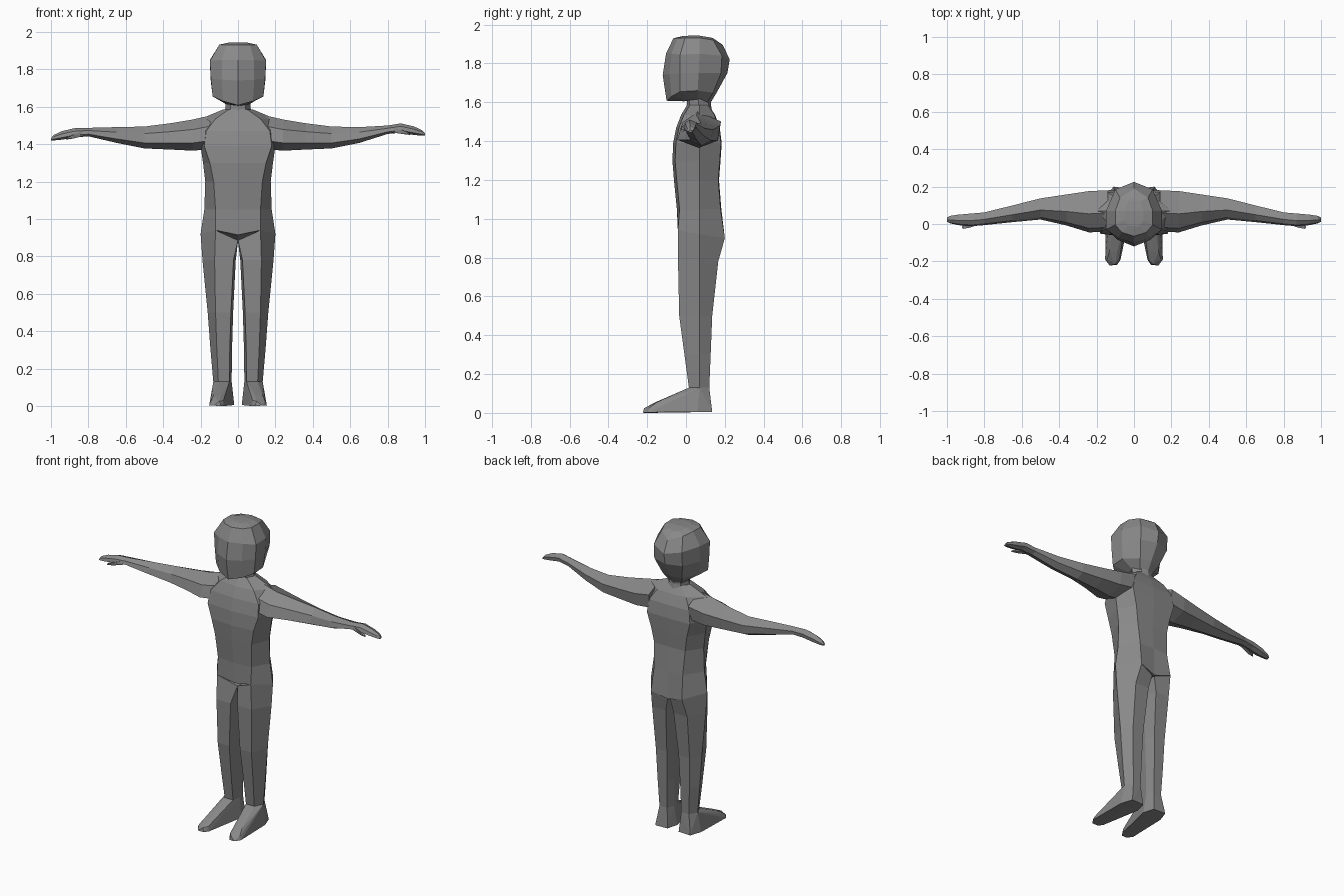
import bpy, bmesh

grey = bpy.data.materials.new("plain grey")
grey.diffuse_color = (0.25, 0.25, 0.25, 1)


def finish(name, bm):
    bmesh.ops.recalc_face_normals(bm, faces=bm.faces[:])
    mesh = bpy.data.meshes.new(name)
    bm.to_mesh(mesh)
    bm.free()
    mesh.materials.append(grey)
    obj = bpy.data.objects.new(name, mesh)
    bpy.context.collection.objects.link(obj)


def loft(name, rings, side=1):
    """Skin a list of equal-length closed rings and cap both ends."""
    bm = bmesh.new()
    loops = [[bm.verts.new((x * side, y, z)) for x, y, z in r] for r in rings]
    n = len(loops[0])
    for a, b in zip(loops, loops[1:]):
        for i in range(n):
            j = (i + 1) % n
            bm.faces.new((a[i], a[j], b[j], b[i]))
    for cap in (loops[0], loops[-1]):
        bmesh.ops.triangulate(bm, faces=[bm.faces.new(cap)])
    finish(name, bm)


def hull(name, points, side=1):
    bm = bmesh.new()
    for x, y, z in points:
        bm.verts.new((x * side, y, z))
    res = bmesh.ops.convex_hull(bm, input=bm.verts[:])
    bmesh.ops.delete(bm, geom=list({g for g in res["geom_interior"]
                     if isinstance(g, bmesh.types.BMVert)}), context='VERTS')
    finish(name, bm)


def symmetric(half):
    """Close a half ring whose first and last points lie on the centre line."""
    return half + [(-x, y, z) for x, y, z in half[-2:0:-1]]


# torso: height, half width, front panel half width, front y, back y
torso = [symmetric([(0, -.035, .915), (.12, -.042, .94), (.2, .07, .92),
                    (.11, .2, .9), (0, .185, .87)])]
for z, w, a, f, b in [(1.05, .18, .12, -.047, .19), (1.2, .175, .13, -.062, .178),
                      (1.3, .187, .15, -.07, .186), (1.39, .2, .18, -.066, .192),
                      (1.47, .215, .17, -.05, .182), (1.535, .2, .12, -.025, .158),
                      (1.585, .08, .05, .005, .125)]:
    torso.append(symmetric([(0, f, z), (a, f + .014, z), (w, .07, z),
                            (a * .85, b - .012, z), (0, b - .008, z)]))
loft("torso", torso)

# neck
loft("neck", [symmetric([(0, f, z), (w * .6, f + .012, z), (w, .065, z),
                         (w * .6, b - .012, z), (0, b, z)])
              for z, w, f, b in [(1.55, .078, 0, .135), (1.59, .068, .005, .128),
                                 (1.66, .068, .01, .13)]])

# head: jaw, face, brow and crown rings
loft("head", [
    symmetric([(0, -.01, 1.605), (.04, 0, 1.61), (.06, .02, 1.615),
               (.065, .06, 1.615), (.045, .11, 1.6), (0, .125, 1.595)]),
    symmetric([(0, -.1, 1.608), (.08, -.075, 1.63), (.136, -.03, 1.655),
               (.136, .06, 1.66), (.07, .14, 1.65), (0, .158, 1.65)]),
    symmetric([(0, -.12, 1.74), (.087, -.085, 1.745), (.145, -.03, 1.75),
               (.147, .065, 1.75), (.1, .18, 1.75), (0, .213, 1.75)]),
    symmetric([(0, -.103, 1.85), (.085, -.075, 1.85), (.15, -.03, 1.845),
               (.15, .07, 1.85), (.1, .185, 1.84), (0, .225, 1.82)]),
    symmetric([(0, -.065, 1.93), (.065, -.045, 1.93), (.1, -.005, 1.932),
               (.1, .07, 1.932), (.075, .14, 1.92), (0, .19, 1.895)]),
    symmetric([(0, -.03, 1.938), (.03, -.01, 1.942), (.05, .02, 1.943),
               (.05, .07, 1.943), (.035, .12, 1.935), (0, .14, 1.93)])])

for side, label in ((-1, "left"), (1, "right")):
    # leg: crotch ring, then tapering six-sided rings
    leg = [[(0, -.005, .885), (.12, -.042, .94), (.2, .07, .92),
            (.11, .2, .9), (.008, .175, .87), (0, .07, .88)]]
    for z, i, fo, o, f, b in [(.78, .012, .125, .19, -.041, .166),
                              (.5, .026, .12, .162, -.035, .135),
                              (.3, .032, .113, .147, -.008, .127),
                              (.13, .034, .105, .132, .015, .12)]:
        leg.append([(i + .012, f, z), (fo, f, z), (o, .07, z),
                    (fo, b, z), (i + .016, b, z), (i, .07, z)])
    loft(label + "_leg", leg, side)

    # foot: ankle, sole and toe points
    hull(label + "_foot", [
        (.046, .015, .13), (.105, .015, .13), (.132, .07, .13), (.105, .12, .13),
        (.05, .12, .13), (.034, .07, .13),
        (.02, .06, .005), (.15, .06, .005), (.04, .132, .005), (.125, .135, .005),
        (.04, 0, .005), (.072, -.19, 0), (.09, -.218, 0), (.13, -.222, .002),
        (.154, -.19, .003), (.078, -.19, .03), (.1, -.215, .025), (.145, -.19, .025),
        (.09, -.15, .058), (.132, -.15, .055), (.15, .0, .01)], side)

    # the hands are raised a little differently on each side
    lift = .025 if side > 0 else 0

    def raised(p):
        return (p[0], p[1], p[2] + lift * min(1, max(0, (p[0] - .75) / .1)))

    # arm and hand: x, front y, back y, bottom z, top z
    arm = []
    for x, f, b, lo, hi in [(.14, -.04, .18, 1.375, 1.555), (.24, -.045, .176, 1.365, 1.532),
                            (.36, -.008, .158, 1.371, 1.512), (.5, .024, .137, 1.377, 1.494),
                            (.65, .01, .099, 1.407, 1.491), (.8, -.006, .062, 1.442, 1.487),
                            (.87, -.012, .056, 1.436, 1.486), (.94, -.006, .05, 1.424, 1.47),
                            (.985, .004, .043, 1.42, 1.449), (1.0, .012, .034, 1.42, 1.432)]:
        d, h = b - f, hi - lo
        arm.append([raised(p) for p in [
            (x, f + d * .45, hi), (x, f + d * .1, lo + h * .68),
            (x, f, lo + h * .25), (x, f + d * .5, lo),
            (x, b - d * .06, lo + h * .22), (x, b, lo + h * .7)]])
    loft(label + "_arm_and_hand", arm, side)

    # thumb
    hull(label + "_thumb", [raised(p) for p in [
        (.82, 0, 1.472), (.82, 0, 1.445), (.83, .025, 1.45), (.88, -.02, 1.45),
        (.88, -.016, 1.43), (.915, -.026, 1.435), (.92, -.016, 1.424),
        (.915, -.008, 1.436)]], side)
